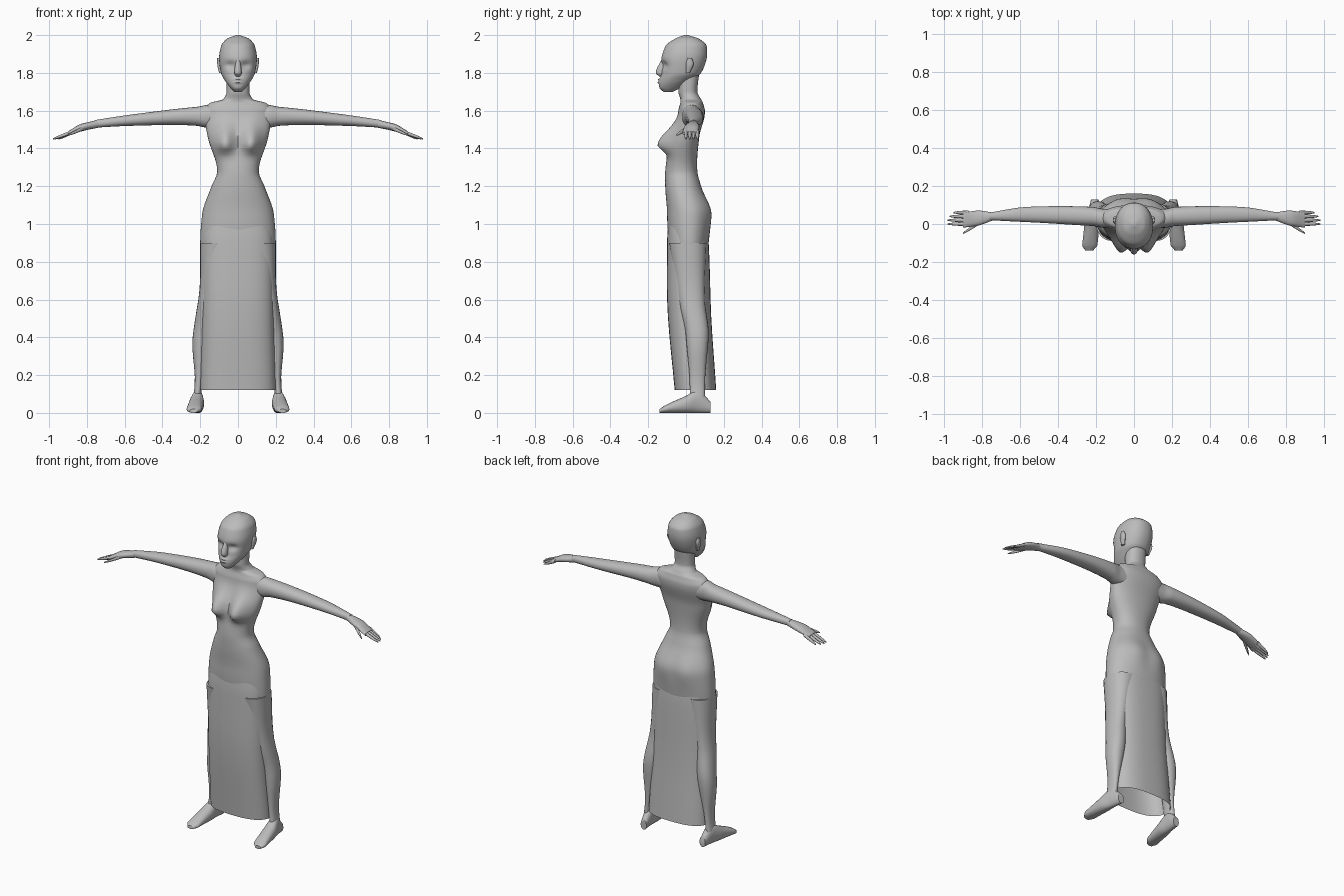
import bpy
import math

cube = bpy.data.objects.get("Cube")
if cube:
    bpy.data.objects.remove(cube, do_unlink=True)

# Single clay grey material
grey = (0.5, 0.5, 0.5, 1)
clay = bpy.data.materials.new("clay grey")
clay.use_nodes = True
clay.diffuse_color = grey
shader = next(node for node in clay.node_tree.nodes if node.type == "BSDF_PRINCIPLED")
shader.inputs["Base Color"].default_value = grey


def smooth_keys(keys, steps):
    """Monotone cubic interpolation of section keys along their first value."""
    slopes = [[(end - start) / (upper[0] - lower[0]) for start, end in zip(lower, upper)]
              for lower, upper in zip(keys, keys[1:])]

    def blend(before, after):
        return 2 * before * after / (before + after) if before * after > 0 else 0

    tangents = [slopes[0]]
    for below, above in zip(slopes, slopes[1:]):
        tangents.append([blend(before, after) for before, after in zip(below, above)])
    tangents.append(slopes[-1])

    rows = []
    for index, (lower, upper) in enumerate(zip(keys, keys[1:])):
        gap = upper[0] - lower[0]
        for step in range(steps):
            u = step / steps
            ease = u * u * (3 - 2 * u)
            leave, arrive = gap * u * (1 - u) ** 2, gap * u * u * (u - 1)
            rows.append([start + (end - start) * ease + leave * out + arrive * into
                         for start, end, out, into
                         in zip(lower, upper, tangents[index], tangents[index + 1])])
    rows.append(keys[-1])
    return rows


def superellipse(angle, power):
    """Point on a unit section; a higher power makes it boxier."""
    return [math.copysign(abs(value) ** (2 / power), value)
            for value in (math.cos(angle), math.sin(angle))]


def loft(name, axis, keys, sides=24, steps=5, power=2.2, mirror=False,
         capped=True, sculpt=None):
    """Skin sections given as (position, centre a, centre b, radius a, radius b)."""
    verts, faces = [], []
    rows = smooth_keys(keys, steps)
    outline = [superellipse(math.tau * side / sides, power) for side in range(sides)]
    for position, centre_a, centre_b, radius_a, radius_b in rows:
        for unit_a, unit_b in outline:
            a = centre_a + radius_a * unit_a
            b = centre_b + radius_b * unit_b
            point = {"x": (position, a, b), "y": (a, position, b), "z": (a, b, position)}[axis]
            verts.append(sculpt(*point, centre_b) if sculpt else point)
    for row in range(len(rows) - 1):
        for side in range(sides):
            here, there = row * sides + side, row * sides + (side + 1) % sides
            faces.append((here, there, there + sides, here + sides))
    if capped:
        faces.append(tuple(reversed(range(sides))))
        faces.append(tuple(range(len(verts) - sides, len(verts))))
    if axis == "y":
        faces = [tuple(reversed(face)) for face in faces]
    mesh = bpy.data.meshes.new(name)
    mesh.from_pydata(verts, [], faces)
    mesh.materials.append(clay)
    mesh.shade_smooth()
    mesh.set_sharp_from_angle(angle=math.radians(50))
    part = bpy.data.objects.new(name, mesh)
    bpy.context.collection.objects.link(part)
    if mirror:
        part.modifiers.new("Mirror", "MIRROR").use_mirror_merge = False


def upright(rows):
    """Turn (height, half width, front, back) into loft keys."""
    return [(height, 0, (front + back) / 2, half_width, (back - front) / 2)
            for height, half_width, front, back in rows]


def bump(across, along, width, length):
    """Soft round swelling that fades away from its centre."""
    return math.exp(-(across / width) ** 2 - (along / length) ** 2)


# Torso with neck, bust and hips
def shape_torso(x, y, z, middle):
    if y < middle:
        rise = z - 1.42
        length = 0.09 if rise > 0 else 0.04
        y -= 0.07 * bump(abs(x) - 0.07, rise, 0.05, length)
    else:
        y += 0.01 * bump(abs(x) - 0.08, z - 1.06, 0.06, 0.09)
    return x, y, z


loft("torso", "z", upright([
    (0.76, 0.16, -0.07, 0.08),
    (0.9, 0.2, -0.09, 0.12),
    (1.05, 0.19, -0.1, 0.13),
    (1.2, 0.14, -0.11, 0.08),
    (1.28, 0.11, -0.11, 0.06),
    (1.46, 0.16, -0.08, 0.07),
    (1.6, 0.18, -0.04, 0.1),
    (1.64, 0.15, -0.03, 0.09),
    (1.66, 0.08, -0.03, 0.08),
    (1.7, 0.06, -0.04, 0.06),
    (1.8, 0.06, -0.04, 0.07)]), sides=64, steps=8, sculpt=shape_torso)

# Long skirt, open at the hem
loft("skirt", "z", upright([
    (0.12, 0.2, -0.06, 0.16),
    (0.6, 0.19, -0.1, 0.13),
    (0.9, 0.19, -0.1, 0.12),
    (1.05, 0.16, -0.09, 0.09)]), sides=48, power=2.6, capped=False)

# Legs and feet
loft("leg", "z", [
    (0.06, 0.22, 0.06, 0.02, 0.04),
    (0.14, 0.21, 0.06, 0.02, 0.04),
    (0.4, 0.19, 0.06, 0.05, 0.06),
    (0.6, 0.16, 0.03, 0.05, 0.07),
    (0.9, 0.11, 0.01, 0.09, 0.1)], mirror=True)

foot_rows = [(-0.14, 0.02, 0.02), (-0.11, 0.04, 0.04), (0, 0.04, 0.09),
             (0.06, 0.03, 0.12), (0.13, 0.02, 0.06)]
loft("foot", "y", [(y, 0.22 - y / 9, height / 2, half_width, height / 2)
                   for y, half_width, height in foot_rows], mirror=True)

# Arms and hands
loft("arm", "x", [
    (0.1, 0.03, 1.57, 0.05, 0.06),
    (0.16, 0.03, 1.57, 0.05, 0.06),
    (0.22, 0.04, 1.57, 0.05, 0.05),
    (0.56, 0.05, 1.55, 0.04, 0.03),
    (0.76, 0.04, 1.53, 0.02, 0.02)], mirror=True)
loft("hand", "x", [
    (0.74, 0.04, 1.53, 0.02, 0.02),
    (0.83, 0.03, 1.51, 0.04, 0.02),
    (0.9, 0.02, 1.48, 0.04, 0.01)], mirror=True)


# Fingers and thumbs
def finger(name, start, end, radius):
    keys = []
    for step in range(5):
        u = step / 4
        thick = radius * math.sqrt(1.1 - u * u)
        centre = [a + (b - a) * u for a, b in zip(start, end)]
        keys.append((*centre, thick, thick))
    loft(name, "x", keys, sides=10, steps=2, mirror=True)


reaches = {"little_finger": 0.95, "ring_finger": 0.97,
           "middle_finger": 0.98, "index_finger": 0.98}
for order, (name, reach) in enumerate(reaches.items()):
    y = 0.06 - order * 0.02
    finger(name, (0.87, y, 1.49), (reach, y, 1.45), 0.01)
finger("thumb", (0.81, 0.01, 1.51), (0.9, -0.05, 1.47), 0.01)


# Head with eye sockets and lips
def shape_head(x, y, z, middle):
    if y < middle:
        y += 0.02 * bump(abs(x) - 0.04, z - 1.84, 0.03, 0.02)
        for lip in (1.75, 1.765):
            y -= 0.01 * bump(x, z - lip, 0.02, 0.006)
    return x, y, z


loft("head", "z", upright([
    (1.7, 0.02, -0.12, -0.07),
    (1.72, 0.04, -0.14, -0.03),
    (1.76, 0.07, -0.14, 0.03),
    (1.8, 0.09, -0.13, 0.08),
    (1.88, 0.1, -0.13, 0.11),
    (1.94, 0.09, -0.11, 0.11),
    (1.98, 0.06, -0.06, 0.07),
    (2, 0.01, -0.01, 0.01)]), sides=64, steps=8, sculpt=shape_head)

# Nose and ears
loft("nose", "z", [
    (1.78, 0, -0.13, 0.01, 0.01),
    (1.8, 0, -0.13, 0.02, 0.03),
    (1.87, 0, -0.12, 0.01, 0.01)])
loft("ear", "z", [
    (1.8, 0.09, 0.01, 0.01, 0.01),
    (1.85, 0.1, 0.02, 0.01, 0.02),
    (1.88, 0.1, 0.02, 0.01, 0.01)], mirror=True)
